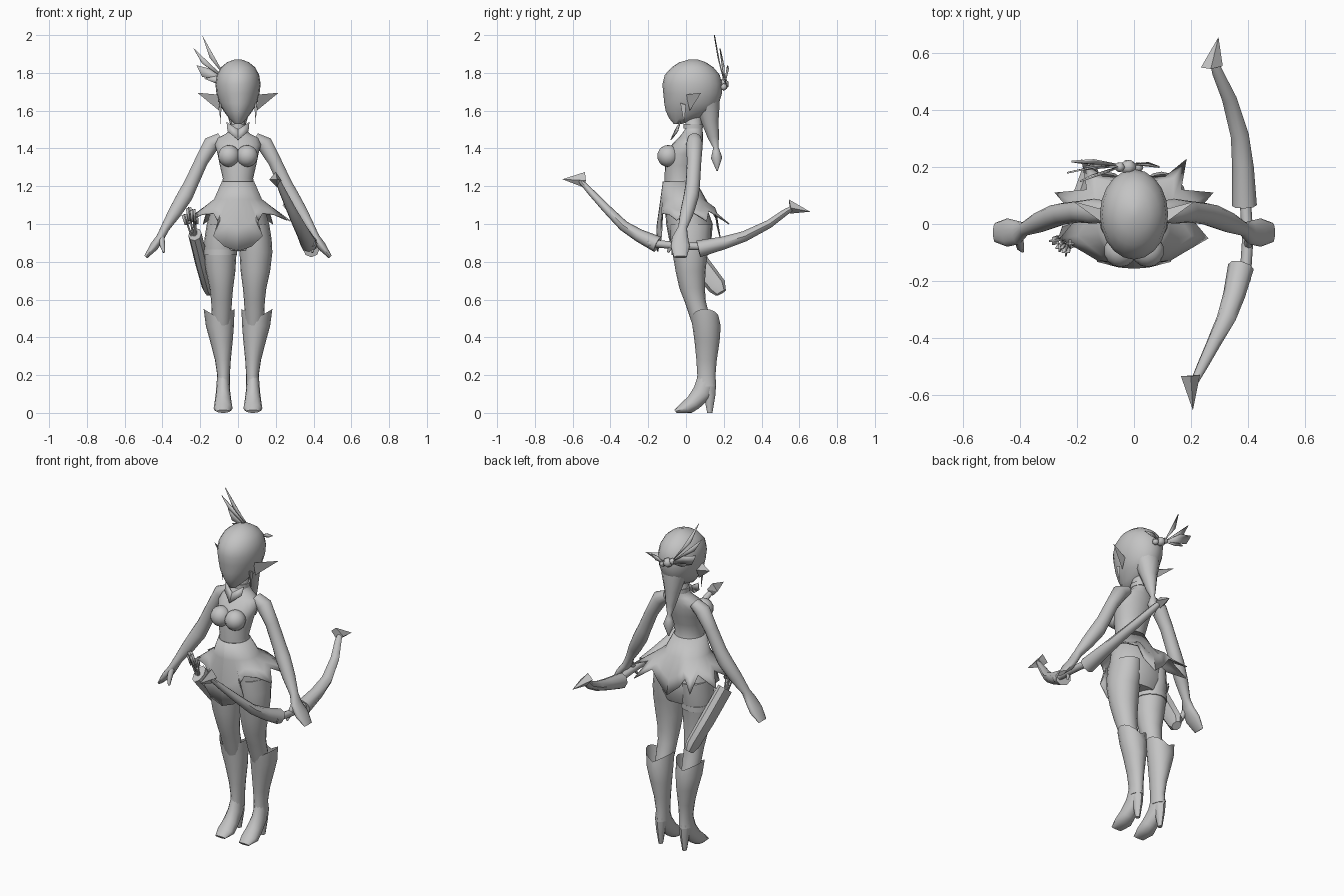
import bpy, bmesh, math
from mathutils import Vector as V

grey = bpy.data.materials.new("plain_grey")
grey.diffuse_color = (0.55, 0.55, 0.55, 1)


def finish(name, bm, mirror=False, thick=0, angle=50):
    bmesh.ops.recalc_face_normals(bm, faces=bm.faces)
    me = bpy.data.meshes.new(name)
    bm.to_mesh(me)
    bm.free()
    me.materials.append(grey)
    ob = bpy.data.objects.new(name, me)
    bpy.context.collection.objects.link(ob)
    bpy.ops.object.select_all(action='DESELECT')
    ob.select_set(True)
    bpy.context.view_layer.objects.active = ob
    bpy.ops.object.shade_smooth_by_angle(angle=math.radians(angle))
    if thick:
        m = ob.modifiers.new("thickness", 'SOLIDIFY')
        m.thickness, m.offset = thick, 0
    if mirror:
        ob.modifiers.new("mirror", 'MIRROR')
    return ob


def loft(name, rings, n=16, mirror=False, caps=(True, True), lift=0, angle=50):
    """Skin a list of (centre, half axis u, half axis v) ellipses."""
    bm = bmesh.new()
    rows = []
    for i, (c, u, v) in enumerate(rings):
        row = []
        for k in range(n):
            a = 2 * math.pi * k / n
            p = V(c) + V(u) * math.cos(a) + V(v) * math.sin(a)
            if i == 0:
                p.z += lift * abs(math.cos(a))
            row.append(bm.verts.new(p))
        rows.append(row)
    for r, s in zip(rows, rows[1:]):
        for k in range(n):
            j = (k + 1) % n
            bm.faces.new((r[k], r[j], s[j], s[k]))
    for on, row in zip(caps, (rows[0], rows[-1])):
        if on:
            bm.faces.new(row)
    return finish(name, bm, mirror, angle=angle)


def level(z, x0, x1, y0, y1):
    return (((x0 + x1) / 2, (y0 + y1) / 2, z), ((x1 - x0) / 2, 0, 0), (0, (y1 - y0) / 2, 0))


def tube(name, pts, ref, n=12, mirror=False, angle=50):
    """Tube along (x, y, z, half width along ref, half thickness)."""
    rings = []
    for i, p in enumerate(pts):
        t = (V(pts[min(i + 1, len(pts) - 1)][:3]) - V(pts[max(i - 1, 0)][:3])).normalized()
        u = (V(ref) - t * t.dot(V(ref))).normalized()
        rings.append((p[:3], u * p[3], t.cross(u) * p[4]))
    return loft(name, rings, n, mirror, angle=angle)


def hull(name, pts, mirror=False):
    bm = bmesh.new()
    for p in pts:
        bm.verts.new(p)
    bmesh.ops.convex_hull(bm, input=bm.verts)
    return finish(name, bm, mirror, angle=20)


def plate(name, pts, mirror=False):
    bm = bmesh.new()
    bm.faces.new([bm.verts.new(p) for p in pts])
    return finish(name, bm, mirror, thick=0.006)


# Head with hair cap
loft("head", [level(z, -w, w, a, b) for z, w, a, b in (
    (1.53, .018, -.065, -.02), (1.56, .048, -.09, .07), (1.60, .078, -.108, .15),
    (1.64, .1, -.115, .175), (1.69, .114, -.12, .19), (1.74, .12, -.125, .192),
    (1.79, .112, -.112, .178), (1.83, .09, -.075, .145), (1.856, .058, -.035, .105),
    (1.872, .015, .02, .06))], 20)
tube("ponytail", [(0, .09, 1.70, .09, .085), (0, .115, 1.62, .068, .065), (0, .128, 1.54, .045, .045),
                  (0, .145, 1.46, .026, .03), (0, .158, 1.405, .012, .014), (0, .16, 1.385, .02, .02),
                  (0, .162, 1.35, .032, .03), (0, .165, 1.28, .003, .003)], (1, 0, 0))
hull("ear", [(.105, 0, 1.685), (.1, .02, 1.60), (.105, .05, 1.66), (.215, .08, 1.695)], True)
hull("side_lock", [(.1, -.03, 1.64), (.085, -.02, 1.64), (.1, .0, 1.63), (.094, -.01, 1.53)], True)

# Hair ornament: flower, leaves and feathers
bm = bmesh.new()
for x, z, r in ((-.02, 1.74, .03), (-.05, 1.755, .02), (.015, 1.725, .02)):
    ret = bmesh.ops.create_icosphere(bm, subdivisions=1, radius=r)
    bmesh.ops.translate(bm, verts=ret['verts'], vec=(x, .2, z))
finish("flower", bm)
root = (-.04, .205, 1.745)
for i, (a, b, c) in enumerate((
        ((-.15, .17, 1.88), (-.19, .15, 2.0), (-.10, .18, 1.84)),
        ((-.19, .19, 1.85), (-.235, .18, 1.93), (-.14, .20, 1.84)),
        ((-.19, .215, 1.78), (-.22, .22, 1.84), (-.14, .225, 1.82)))):
    plate(f"feather_{i}", [root, a, b, c])
plate("leaf_outer", [root, (-.12, .21, 1.745), (-.18, .2, 1.77), (-.11, .21, 1.785)])
plate("leaf_inner", [(0, .21, 1.74), (.05, .215, 1.74), (.09, .2, 1.765), (.045, .21, 1.765)])

# Torso, neck and hips
loft("torso", [level(z, -w, w, a, b) for z, w, a, b in (
    (1.60, .034, -.01, .08), (1.51, .034, 0, .085), (1.48, .06, -.02, .09), (1.455, .11, -.04, .09),
    (1.42, .122, -.075, .088), (1.37, .108, -.105, .078), (1.31, .096, -.112, .06),
    (1.24, .08, -.113, .045), (1.19, .092, -.115, .06), (1.10, .135, -.112, .105),
    (1.0, .165, -.105, .142), (.92, .168, -.09, .135), (.86, .13, -.055, .11))], 20)
bm = bmesh.new()
bmesh.ops.create_uvsphere(bm, u_segments=14, v_segments=10, radius=.058)
bmesh.ops.translate(bm, verts=bm.verts, vec=(.048, -.094, 1.36))
finish("bust", bm, True)
loft("choker", [level(z, -.041, .041, -.012, .09) for z in (1.505, 1.53)])
plate("collar_point", [(.0, -.055, 1.50), (.06, -.03, 1.54), (.055, -.045, 1.49), (.0, -.08, 1.445)], True)

# Skirt with pointed petals, from the waist to a ragged hem
hem = [(0, -.15, .855), (.07, -.145, .88), (.13, -.13, .935), (.10, -.13, 1.0), (.13, -.125, 1.055),
       (.19, -.09, 1.05), (.26, -.05, 1.02), (.20, .02, 1.07), (.278, .11, 1.015), (.165, .12, 1.07),
       (.185, .228, 1.0), (.11, .165, 1.05), (.07, .165, .99), (0, .18, .93)]
bm = bmesh.new()
rows = []
for i, h in enumerate(hem):
    a = math.pi * i / (len(hem) - 1)
    top = V((.083 * math.sin(a), -.035 - .085 * math.cos(a), 1.225))
    mid = V((.125 * math.sin(a), -.015 - .118 * math.cos(a), 1.13))
    low = mid.lerp(V(h), .55)
    if abs(h[0]) < .12:
        low.y += -.012 if h[1] < 0 else .02
    rows.append([bm.verts.new(p) for p in (top, mid, low, h)])
for r, s in zip(rows, rows[1:]):
    for k in range(3):
        bm.faces.new((r[k], s[k], s[k + 1], r[k + 1]))
finish("skirt", bm, True, thick=.006, angle=60)

# Legs and high heeled boots
loft("leg", [level(*r) for r in (
    (1.0, .01, .165, -.085, .135), (.92, .006, .178, -.082, .13), (.85, .008, .182, -.072, .115),
    (.75, .014, .17, -.055, .103), (.66, .026, .15, -.035, .1), (.59, .032, .142, -.008, .105),
    (.53, .035, .14, .012, .12), (.45, .04, .135, .04, .14))], 16, True)
loft("thigh_band", [level(z, -.185, -.004, -.076, .119) for z in (.865, .835)])
loft("boot_shaft", [level(*r) for r in (
    (.50, .018, .182, .028, .175), (.46, .022, .17, .034, .184), (.38, .028, .148, .045, .178),
    (.28, .038, .122, .055, .163), (.2, .043, .11, .06, .156), (.14, .043, .115, .055, .16))],
    16, True, (False, True), .05)


def section(x, w, top, bottom):
    t, b = V((x, *top)), V((x, *bottom))
    return ((t + b) / 2, (w, 0, 0), (t - b) / 2)


loft("boot_foot", [section(.079, *r) for r in (
    (.033, (.06, .19), (.158, .16)), (.038, (.042, .135), (.135, .085)),
    (.045, (.01, .085), (.07, .025)), (.05, (-.03, .048), (.03, 0)), (.034, (-.062, .016), (-.05, 0)))],
    12, True)
loft("boot_heel", [level(z, .079 - w, .079 + w, a, b) for z, w, a, b in (
    (.16, .033, .075, .16), (.09, .026, .095, .155), (0, .012, .112, .14))], 8, True)

# Arms and hands
tube("arm", [(.09, .045, 1.455, .035, .03), (.14, .045, 1.425, .044, .044), (.195, .043, 1.33, .038, .036),
             (.25, .036, 1.21, .038, .038), (.28, .028, 1.15, .04, .042), (.335, .005, 1.06, .036, .036),
             (.385, -.018, .98, .024, .024), (.41, -.03, .93, .042, .022),
             (.445, -.03, .88, .05, .024), (.488, -.03, .825, .034, .01)], (0, 1, 0), 14, True)
tube("thumb", [(.405, -.05, .93, .018, .016), (.4, -.08, .885, .015, .014), (.392, -.095, .85, .006, .006)],
     (0, 1, 0), 8, True)

# Bow with two broad limbs, a slim grip and barbed tips
tube("bow_grip", [(.39, -.2, .90, .02, .02), (.4, -.05, .885, .02, .02), (.39, .1, .88, .02, .02)], (1, 0, 0), 8)
tube("bow_front_limb", [(.376, -.15, .892, .046, .044), (.352, -.25, .94, .039, .034),
                        (.325, -.33, .99, .034, .028), (.28, -.42, 1.08, .026, .023),
                        (.24, -.5, 1.165, .02, .018), (.21, -.56, 1.23, .014, .012)], (1, 0, 0), 8)
tube("bow_back_limb", [(.388, .065, .868, .044, .045), (.383, .2, .90, .038, .034),
                       (.372, .31, .935, .032, .028), (.335, .44, 1.0, .026, .022),
                       (.295, .53, 1.065, .02, .017), (.28, .575, 1.09, .014, .012)], (1, 0, 0), 8)
hull("bow_front_tip", [(.165, -.535, 1.235), (.232, -.53, 1.23), (.2, -.535, 1.275), (.205, -.545, 1.195),
                       (.207, -.655, 1.237)])
hull("bow_back_tip", [(.235, .55, 1.10), (.312, .555, 1.085), (.27, .545, 1.13), (.275, .55, 1.055),
                      (.297, .657, 1.065)])

# Quiver and arrows on the hip
tube("quiver", [(-.228, -.045, .945, .036, .055), (-.19, .07, .79, .036, .055), (-.158, .165, .67, .034, .05),
                (-.148, .185, .635, .024, .03)], (1, 0, 0), 8, angle=35)
for i, (x, y, z) in enumerate(((-.285, -.06, 1.05), (-.262, -.085, 1.085), (-.24, -.1, 1.075), (-.225, -.07, 1.05))):
    base, tip = V((-.23 + (x + .25) * .3, -.045, .92)), V((x, y, z))
    d = tip - base
    tube(f"arrow_{i}", [(*base, .005, .005), (*tip, .005, .005)], (1, 0, 0), 6)
    for s in (V((.014, 0, .004)), V((0, .014, .004))):
        plate(f"arrow_feather_{i}", [base + d * .6 - s, base + d * .6 + s, tip + s, tip - s])
